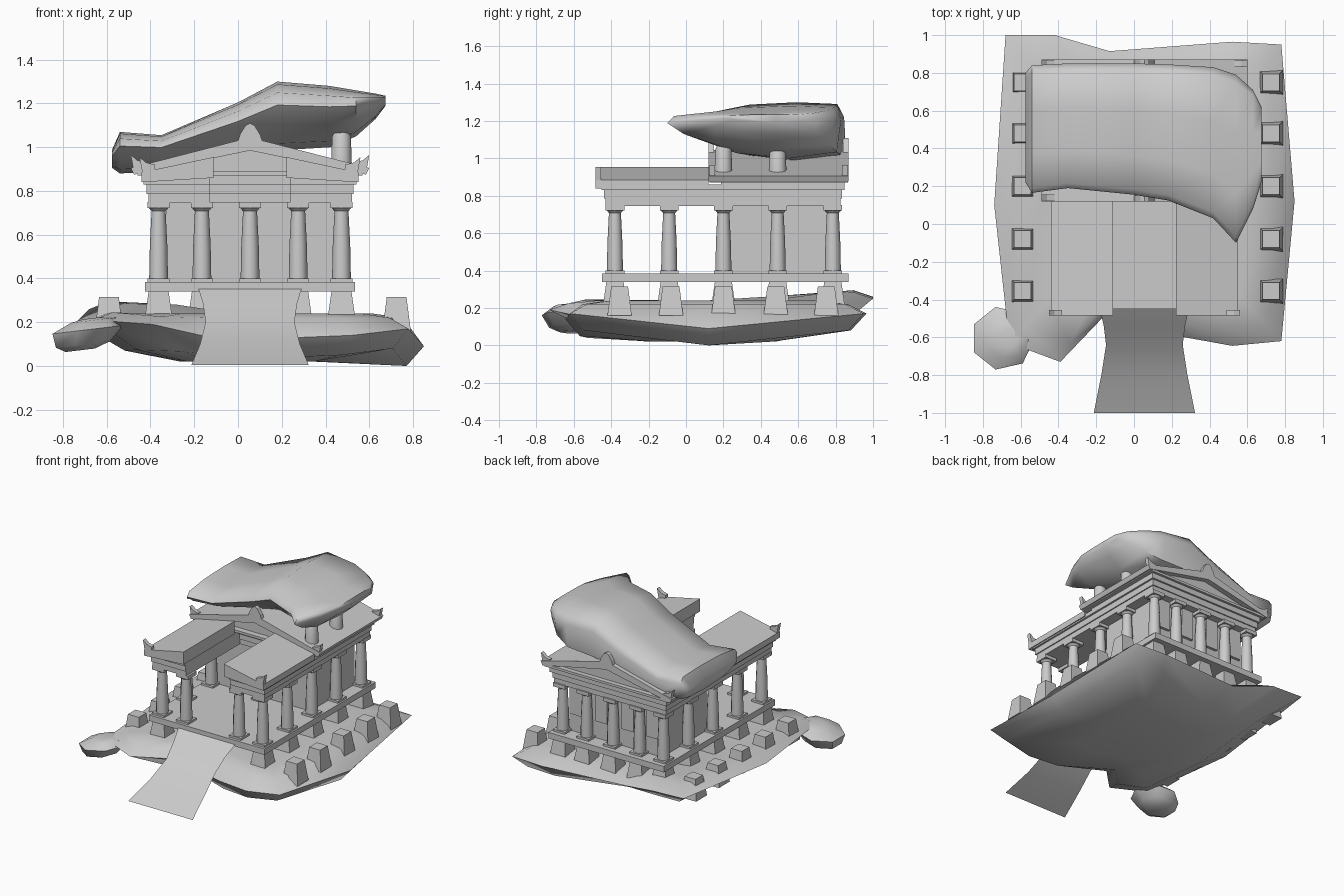
import bpy, bmesh, math

if "Cube" in bpy.data.objects:
    bpy.data.objects.remove(bpy.data.objects["Cube"])

CX = 0.055  # temple centre line


def make(name, verts, faces, smooth=None):
    me = bpy.data.meshes.new(name)
    me.from_pydata([tuple(v) for v in verts], [], faces)
    bm = bmesh.new()
    bm.from_mesh(me)
    bmesh.ops.recalc_face_normals(bm, faces=bm.faces)
    bm.to_mesh(me)
    bm.free()
    ob = bpy.data.objects.new(name, me)
    bpy.context.collection.objects.link(ob)
    if smooth:
        bpy.ops.object.select_all(action='DESELECT')
        ob.select_set(True)
        bpy.context.view_layer.objects.active = ob
        bpy.ops.object.shade_smooth_by_angle(angle=math.radians(smooth))
    return ob


def loft(name, rings, smooth=None):
    """Skin closed rings that share one point count, capped at both ends."""
    n = len(rings[0])
    verts = [p for r in rings for p in r]
    faces = [(k*n+i, k*n+(i+1) % n, (k+1)*n+(i+1) % n, (k+1)*n+i)
             for k in range(len(rings)-1) for i in range(n)]
    faces += [tuple(range(n)), tuple(range((len(rings)-1)*n, len(rings)*n))]
    return make(name, verts, faces, smooth)


def rect(x0, x1, y0, y1, z):
    return [(x0, y0, z), (x1, y0, z), (x1, y1, z), (x0, y1, z)]


def box(name, x0, x1, y0, y1, z0, z1):
    return loft(name, [rect(x0, x1, y0, y1, z0), rect(x0, x1, y0, y1, z1)])


def extrude_y(name, prof, y0, y1):
    return loft(name, [[(x, y, z) for x, z in prof] for y in (y0, y1)])


def circle(x, y, r, z, n=12):
    return [(x+r*math.cos(2*math.pi*i/n), y+r*math.sin(2*math.pi*i/n), z) for i in range(n)]


def column(x, y):
    box("column_plinth", x-.05, x+.05, y-.05, y+.05, .383, .40)
    prof = [(.043, .40), (.04, .55), (.032, .708), (.045, .722)]
    loft("column_shaft", [circle(x, y, r, z) for r, z in prof], 40)
    box("column_capital", x-.05, x+.05, y-.05, y+.05, .722, .75)


def block(x, y, b, t, z0, z1):
    loft("footing_block", [rect(x-b, x+b, y-b, y+b, z0), rect(x-t, x+t, y-t, y+t, z1)])


# Floating rock base: outline points with the height of the widest rim
rim = [(-.68, 1, .26), (-.42, 1, .25), (-.13, .915, .18), (.52, .965, .17), (.78, .95, .17),
       (.85, .12, .09), (.78, -.62, .17), (.52, -.645, .14), (.27, -.6, .13),
       (-.17, -.5, .14), (-.39, -.73, .19), (-.66, -.63, .21), (-.74, .1, .2)]


def rim_ring(s, height):
    return [(CX*(1-s(x))+x*s(x), .13*(1-s(x))+y*s(x), height(x, z)) for x, y, z in rim]


loft("rock_base", [
    rim_ring(lambda x: .4, lambda x, z: .02),
    rim_ring(lambda x: .9 if x > 0 else .72, lambda x, z: max(0, z-.09) if x > 0 else z*.35),
    rim_ring(lambda x: 1, lambda x, z: z),
    rim_ring(lambda x: .88, lambda x, z: max(z+.035, .22)),
    rim_ring(lambda x: .7, lambda x, z: .24 if z < .23 else .28),
    rim_ring(lambda x: .4, lambda x, z: .24)], 55)

# Small loose rock at the front left, tilted
rings = []
for r, dx, z in ((.07, -.03, .075), (.13, -.02, .10), (.17, 0, .165), (.11, .03, .205), (.05, .03, .215)):
    rings.append([(x, y, zz+.12*(x+.695)) for x, y, zz in circle(-.695+dx, -.605, r, z, 7)])
loft("loose_rock", rings, 50)

# Curved entrance ramp, a thin sheet
ramp = [(-.44, .238, .36), (-.54, .215, .285), (-.64, .203, .2), (-.8, .228, .10), (-1, .268, .005)]
verts = [(CX+s*w, y, z) for y, w, z in ramp for s in (-1, 1)]
make("ramp", verts, [(2*i, 2*i+1, 2*i+3, 2*i+2) for i in range(4)], 40)

# Footing blocks on the rock and below the floor
col_y = [-.38, -.09, .20, .49, .785]
col_x = [-.363, -.165, .055, .275, .473]
for y in (-.355, -.08, .20, .48, .75):
    for x in (-.59, .725):
        block(x, y, .065, .045, .16, .315)
for y in col_y:
    for x in (col_x[0], col_x[-1]):
        block(x, y, .07, .045, .17, .345)
for x in col_x[1:-1]:
    block(x, .785, .07, .045, .17, .345)

# Floor slab
box("floor_slab", -.425, .535, -.45, .87, .34, .385)

# Columns: both flanks, the back row, and the front ones beside the entrance
for y in col_y:
    column(col_x[0], y)
    column(col_x[-1], y)
for x in col_x[1:-1]:
    column(x, col_y[-1])
column(col_x[1], -.38)
column(col_x[3], -.38)
column(CX, .20)

# Inner chamber with shallow panels on the back wall
box("chamber_walls", -.33, .44, .23, .755, .385, .88)
for a, b in zip(col_x, col_x[1:]):
    box("back_panel", (a+b)/2-.05, (a+b)/2+.05, .75, .775, .52, .74)

# Stepped beams: back part, then the two front wings
for g, z0, z1 in ((0, .745, .785), (.008, .785, .83), (.022, .83, .88)):
    box("back_beam", -.41-g, .52+g, .21-g, .825+g, z0, z1)
    for s in (-1, 1):
        xs = sorted((CX+s*(.465+g), CX+s*.185))
        box("wing_beam", *xs, -.43-g, .24, z0, z1-(.02 if z1 > .87 else 0))

# Sloping roof slabs with corner horns
horn = [(.0, -.01), (.055, -.02), (.07, .065), (.04, .04), (.0, .03)]
for s in (-1, 1):
    wing = [(.495, .84), (.495, .885), (.167, .955), (.167, .86)]
    extrude_y("wing_roof", [(CX+s*x, z) for x, z in wing], -.485, .12)
    main = [(.53, .875), (.545, .905), (0, 1.045), (0, .985)]
    extrude_y("main_roof", [(CX+s*x, z) for x, z in main], .12, .87)
    for y in (.125, .835):
        extrude_y("roof_horn", [(CX+s*(.475+x), .90+z) for x, z in horn], y, y+.03)
    extrude_y("wing_horn", [(CX+s*(.435+x), .89+z) for x, z in horn], -.485, -.455)

# Recessed gable fill, horizontal cornice, and rounded peak ornaments
extrude_y("gable_fill", [(CX-.5, .87), (CX+.5, .87), (CX, 1.01)], .17, .83)
box("gable_cornice", -.46, .57, .125, .865, .87, .888)
peak = [(-.06, 1.015), (.06, 1.015), (.045, 1.06), (.02, 1.10), (0, 1.11), (-.02, 1.10), (-.045, 1.06)]
for y in (.12, .84):
    extrude_y("peak_ornament", [(CX+x, z) for x, z in peak], y, y+.03)

# Stumps on the roof that carry the boulder
for y in (.20, .49):
    loft("roof_stump", [circle(.473, y, r, z) for r, z in ((.048, .9), (.043, 1.05), (.03, 1.075))], 40)

# Boulder on the roof: sections (x, y0, y1, bottom, top)
sections = [(-.575, .22, .80, .905, .99), (-.54, .165, .84, .88, 1.07), (-.35, .19, .85, .89, 1.055),
            (0, .155, .85, .95, 1.205), (.18, .125, .845, .985, 1.3), (.42, .03, .83, 1.0, 1.28),
            (.54, -.1, .79, 1.05, 1.26), (.63, .08, .71, 1.13, 1.245), (.675, .22, .62, 1.19, 1.235)]
shape = [(0, .66), (.04, .84), (.3, .96), (.65, 1), (.95, .97), (1, .75), (.97, .12), (.65, 0),
         (.3, .1), (.1, .38)]
loft("roof_boulder", [[(x, y0+u*(y1-y0), b+v*(t-b)) for u, v in shape]
                      for x, y0, y1, b, t in sections], 60)
